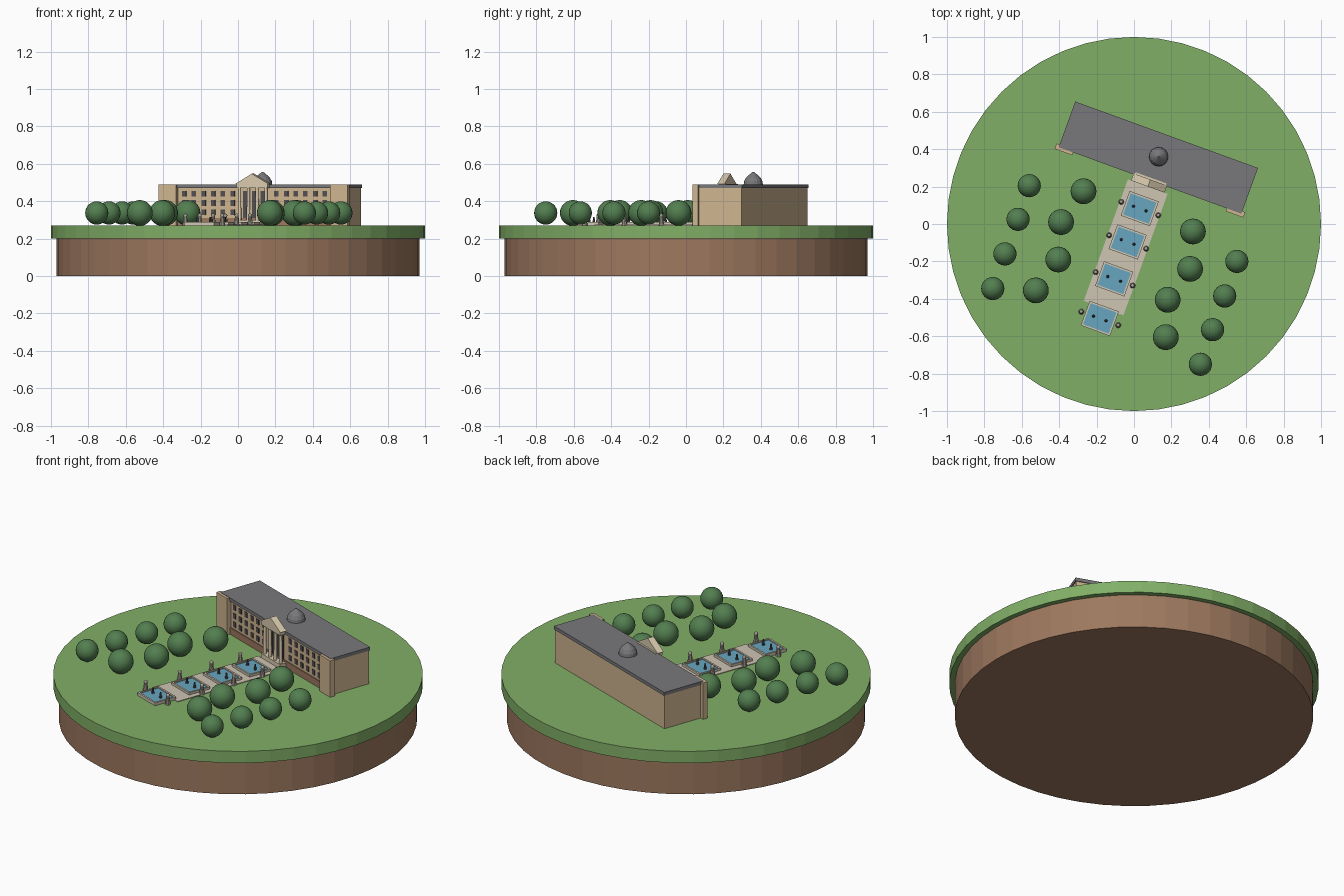
import bpy, bmesh, math
from mathutils import Matrix, Vector

if "Cube" in bpy.data.objects:
    bpy.data.objects.remove(bpy.data.objects["Cube"], do_unlink=True)


def material(name, r, g, b):
    m = bpy.data.materials.new(name)
    m.use_nodes = True
    m.diffuse_color = (r, g, b, 1)
    node = next(n for n in m.node_tree.nodes if n.type == 'BSDF_PRINCIPLED')
    node.inputs["Base Color"].default_value = (r, g, b, 1)
    node.inputs["Roughness"].default_value = 0.9
    return m


GRASS = material("grass green", .22, .43, .135)
EARTH = material("earth brown", .34, .19, .115)
WALL = material("sandstone", .62, .46, .28)
ROOF = material("slate grey", .19, .19, .20)
GLASS = material("dark glass", .085, .08, .085)
CREAM = material("cream stone", .70, .60, .43)
PAVING = material("pale paving", .62, .56, .45)
WATER = material("water blue", .14, .38, .53)
LEAF = material("leaf green", .085, .21, .08)
STATUE = material("statue grey", .42, .38, .32)

# Frame of the building and its garden axis
SITE = Matrix.Translation((.13, .355, 0)) @ Matrix.Rotation(math.radians(-20), 4, 'Z')
WORLD = Matrix.Identity(4)
GROUND = .27


class Part:
    """Collects simple solids into one named object."""

    def __init__(self, name, mat, frame=SITE):
        self.name, self.mat, self.frame = name, mat, frame
        self.bm = bmesh.new()

    def box(self, x0, x1, y0, y1, z0, z1):
        mid = Vector((x0 + x1, y0 + y1, z0 + z1)) / 2
        size = Matrix.Diagonal((x1 - x0, y1 - y0, z1 - z0, 1))
        bmesh.ops.create_cube(self.bm, size=1, matrix=Matrix.Translation(mid) @ size)

    def cone(self, x, y, z0, z1, r0, r1, sides=12):
        bmesh.ops.create_cone(self.bm, cap_ends=True, segments=sides, radius1=r0, radius2=r1,
                              depth=z1 - z0, matrix=Matrix.Translation((x, y, (z0 + z1) / 2)))

    def ball(self, x, y, z, r, u=24, v=14):
        bmesh.ops.create_uvsphere(self.bm, u_segments=u, v_segments=v, radius=r,
                                  matrix=Matrix.Translation((x, y, z)))

    def extrude_profile(self, points, y0, y1):
        face = self.bm.faces.new([self.bm.verts.new((x, y0, z)) for x, z in points])
        out = bmesh.ops.extrude_face_region(self.bm, geom=[face])
        moved = [v for v in out["geom"] if isinstance(v, bmesh.types.BMVert)]
        bmesh.ops.translate(self.bm, verts=moved, vec=(0, y1 - y0, 0))

    def finish(self, smooth=False):
        bmesh.ops.recalc_face_normals(self.bm, faces=self.bm.faces)
        self.bm.transform(self.frame)
        for f in self.bm.faces:
            f.smooth = smooth
        mesh = bpy.data.meshes.new(self.name)
        self.bm.to_mesh(mesh)
        self.bm.free()
        mesh.materials.append(self.mat)
        ob = bpy.data.objects.new(self.name, mesh)
        bpy.context.collection.objects.link(ob)
        return ob


# Round base
p = Part("earth_base", EARTH, WORLD)
p.cone(0, 0, 0, .2, .97, .97, 48)
p.finish()
p = Part("lawn", GRASS, WORLD)
p.cone(0, 0, .2, GROUND, 1, 1, 48)
p.finish()

# Main block, end pavilions and roof
p = Part("main_walls", WALL)
p.box(-.515, .515, -.12, .125, GROUND, .47)
p.finish()
p = Part("end_pavilions", WALL)
for s in (-1, 1):
    a, b = sorted((s * .437, s * .537))
    p.box(a, b, -.146, -.115, GROUND, .488)
p.finish()
p = Part("roof_slab", ROOF)
p.box(-.52, .52, -.13, .13, .47, .49)
p.finish()
p = Part("plinth", EARTH)
p.box(-.437, .437, -.126, -.118, GROUND, .31)
p.finish()

# Window rows on both halves of the facade
p = Part("windows", GLASS)
for s in (-1, 1):
    for i in range(6):
        x = s * (.125 + i * .055)
        for z in (.34, .39, .44):
            p.box(x - .012, x + .012, -.124, -.118, z - .015, z + .015)
p.finish()

# Roof dome
p = Part("dome", ROOF)
rings = [(.052, .485), (.049, .507), (.038, .527), (.02, .543), (.004, .556)]
for (r0, z0), (r1, z1) in zip(rings, rings[1:]):
    p.cone(0, .005, z0, z1, r0, r1, 16)
p.finish()

# Portico with columns and pediment
p = Part("portico_base", CREAM)
p.box(-.09, .09, -.165, -.118, GROUND, .3)
p.finish()
p = Part("portico_columns", CREAM)
for x in (-.075, -.025, .025, .075):
    p.cone(x, -.149, .3, .475, .0095, .008)
p.finish()
p = Part("portico_windows", GLASS)
for x in (-.05, 0, .05):
    p.box(x - .014, x + .014, -.125, -.118, .3, .455)
p.finish()
p = Part("pediment", CREAM)
p.box(-.088, .088, -.162, -.115, .47, .492)
p.extrude_profile([(-.095, .492), (.095, .492), (0, .547)], -.165, -.125)
p.finish()

# Garden path
p = Part("garden_path", PAVING)
p.box(-.113, .113, -.856, -.165, GROUND - .01, .274)
p.finish()

# Pools with fountains, flanked by statues
rims, water = Part("pool_rims", PAVING), Part("pool_water", WATER)
jets, statues = Part("fountains", GLASS), Part("statues", STATUE)
W, D, T = .083, .07, .01
for y in (-.29, -.48, -.69, -.915):
    for s in (-1, 1):
        a, b = sorted((s * W, s * (W - T)))
        rims.box(a, b, y - D, y + D, GROUND, .288)
        a, b = sorted((s * D, s * (D - T)))
        rims.box(T - W, W - T, y + a, y + b, GROUND, .288)
        jets.cone(s * .036, y, .275, .315, .009, .004, 8)
        statues.cone(s * .105, y, GROUND, .318, .015, .009, 10)
        statues.ball(s * .105, y, .323, .011, 10, 6)
    water.box(T - W, W - T, y + T - D, y + D - T, GROUND, .282)
for part in (rims, water, jets):
    part.finish()
statues.finish()

# Clipped round trees: large ones nearer the path, small ones outside
large = [(-.27, .175), (-.39, .01), (-.405, -.19), (-.525, -.355),
         (.315, -.04), (.30, -.24), (.18, -.405), (.17, -.605)]
small = [(-.56, .205), (-.62, .025), (-.69, -.16), (-.755, -.345),
         (.55, -.20), (.485, -.385), (.42, -.565), (.355, -.75)]
p = Part("trees", LEAF, WORLD)
for spots, r in ((large, .069), (small, .062)):
    for x, y in spots:
        p.ball(x, y, .337, r)
p.finish(smooth=True)
